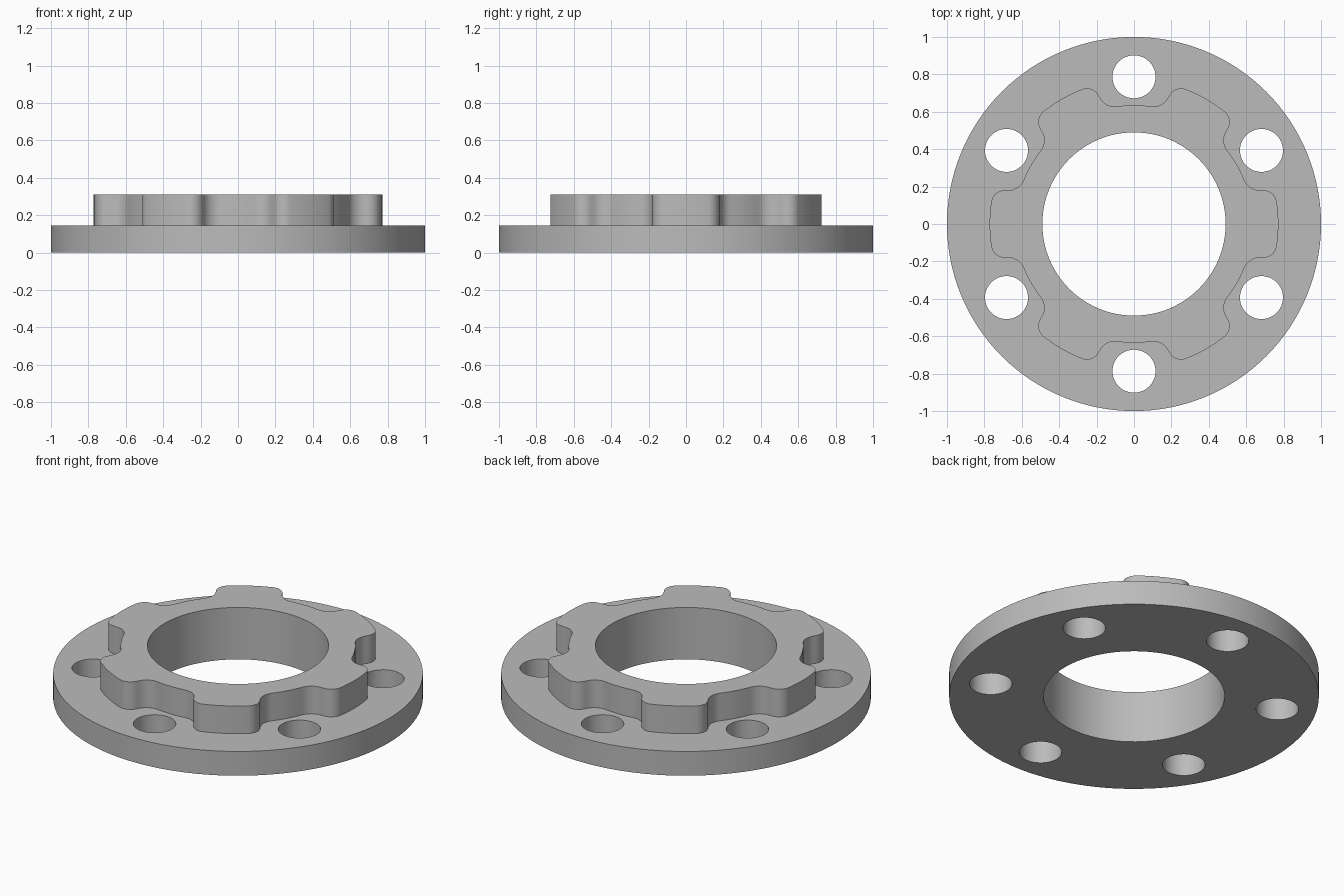
import bpy, bmesh
from math import sin, cos, pi, sqrt, atan2, radians
from mathutils import Vector, Matrix

cube = bpy.data.objects.get("Cube")
if cube:
    bpy.data.objects.remove(cube)

FLANGE_TOP, HUB_TOP = 0.145, 0.31
OUTER_R, BORE_R = 1.0, 0.49
HOLE_R, HOLE_CIRCLE = 0.115, 0.787
LOBE_R, VALLEY_R, LOBE_HALF = 0.772, 0.635, 0.18
CORNER, FILLET = 0.07, 0.09


def arc(cx, cy, r, a0, a1, n):
    """Points along an arc, both ends included."""
    return [Vector((cx + r * cos(a0 + (a1 - a0) * i / n),
                    cy + r * sin(a0 + (a1 - a0) * i / n))) for i in range(n + 1)]


def circle(r, n, cx=0, cy=0):
    return arc(cx, cy, r, 0, 2 * pi, n)[:-1]


def lobed_outline():
    """Six straight-sided lobes with rounded corners and filleted valleys."""
    corner_y = LOBE_HALF - CORNER
    corner_x = sqrt((LOBE_R - CORNER) ** 2 - corner_y ** 2)
    fillet_y = LOBE_HALF + FILLET
    fillet_x = sqrt((VALLEY_R + FILLET) ** 2 - fillet_y ** 2)
    lobe_a = atan2(corner_y, corner_x)
    valley_a = atan2(fillet_y, fillet_x)
    half = arc(0, 0, LOBE_R, 0, lobe_a, 4)[1:]
    half += arc(corner_x, corner_y, CORNER, lobe_a, pi / 2, 10)[1:]
    half += arc(fillet_x, fillet_y, FILLET, -pi / 2, valley_a - pi, 10)
    half += arc(0, 0, VALLEY_R, valley_a, pi / 6, 3)[1:]
    mirrored = [Vector((p.x, -p.y)) for p in reversed(half[:-1])]
    sector = mirrored + [Vector((LOBE_R, 0))] + half
    return [Matrix.Rotation(k * pi / 3, 2) @ p for k in range(6) for p in sector]


bm = bmesh.new()


def ring(points, z):
    verts = [bm.verts.new((p.x, p.y, z)) for p in points]
    return verts, [bm.edges.new((v, verts[i - 1])) for i, v in enumerate(verts)]


def wall(points, z0, z1):
    """Upright wall along a closed outline; returns its lower and upper edges."""
    low, low_edges = ring(points, z0)
    high, high_edges = ring(points, z1)
    for i in range(len(low)):
        bm.faces.new((low[i - 1], low[i], high[i], high[i - 1]))
    return low_edges, high_edges


def cap(edges):
    """Flat face between an outline and the openings inside it."""
    bmesh.ops.triangle_fill(bm, edges=edges, use_beauty=True, normal=(0, 0, 1))


# Rim, bore and hub walls
rim_low, rim_high = wall(circle(OUTER_R, 128), 0, FLANGE_TOP)
bore_low, bore_high = wall(circle(BORE_R, 96), 0, HUB_TOP)
hub_low, hub_high = wall(lobed_outline(), FLANGE_TOP, HUB_TOP)

# Bolt holes
holes_low, holes_high = [], []
for k in range(6):
    a = radians(30 + 60 * k)
    low, high = wall(circle(HOLE_R, 48, HOLE_CIRCLE * cos(a), HOLE_CIRCLE * sin(a)),
                     0, FLANGE_TOP)
    holes_low += low
    holes_high += high

# Underside, flange face and hub face
cap(rim_low + bore_low + holes_low)
cap(rim_high + hub_low + holes_high)
cap(hub_high + bore_high)
bmesh.ops.recalc_face_normals(bm, faces=bm.faces[:])

mesh = bpy.data.meshes.new("lobed_flange")
bm.to_mesh(mesh)
bm.free()
flange = bpy.data.objects.new("lobed_flange", mesh)
bpy.context.collection.objects.link(flange)

# Single grey metal colour
grey = bpy.data.materials.new("grey")
grey.use_nodes = True
colour = (0.5, 0.5, 0.5, 1)
grey.diffuse_color = colour
grey.node_tree.nodes["Principled BSDF"].inputs["Base Color"].default_value = colour
mesh.materials.append(grey)

bpy.ops.object.select_all(action='DESELECT')
flange.select_set(True)
bpy.context.view_layer.objects.active = flange
bpy.ops.object.shade_smooth_by_angle(angle=radians(30))
